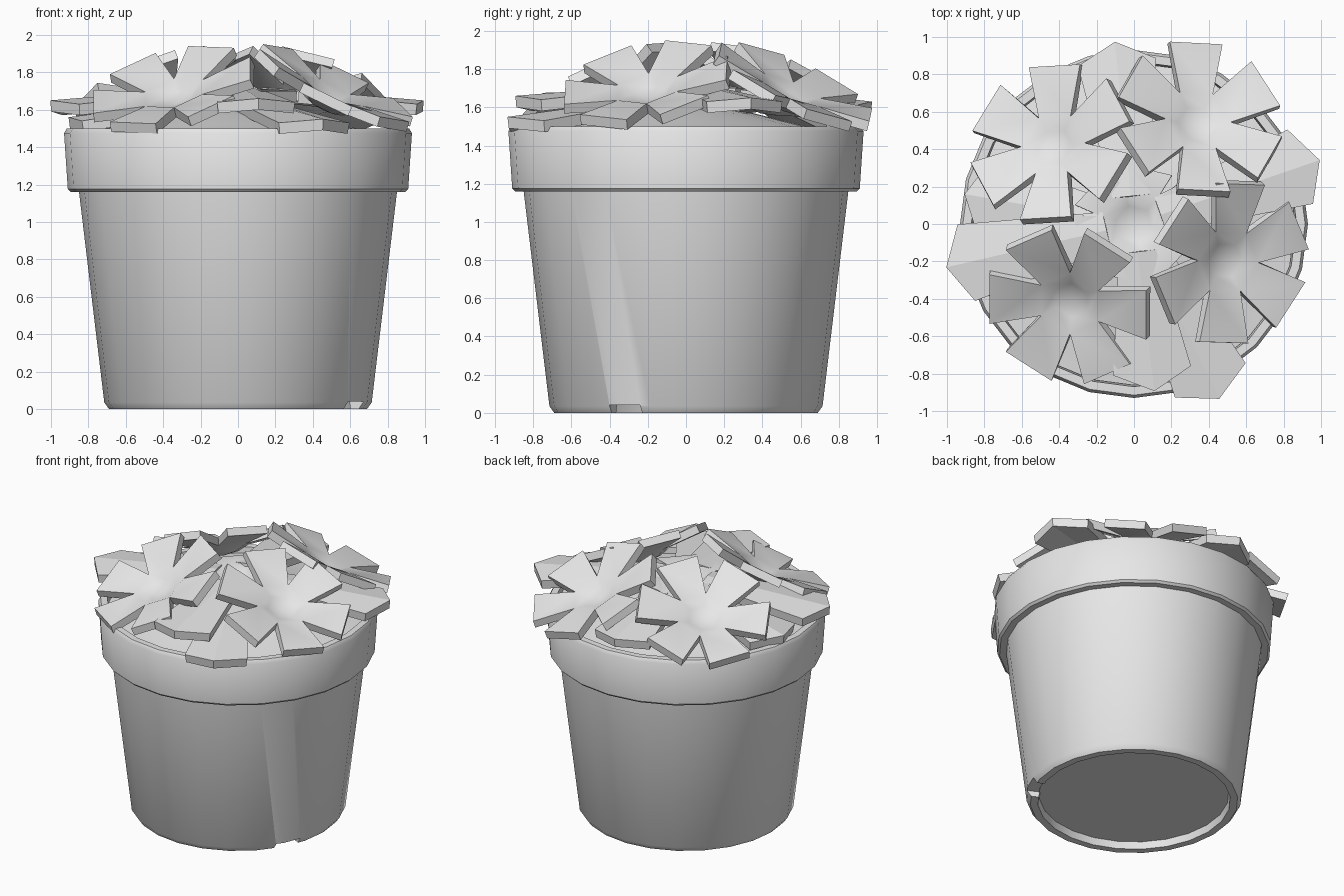
import bpy, bmesh, math
from mathutils import Matrix, Vector

cube = bpy.data.objects.get("Cube")
if cube:
    bpy.data.objects.remove(cube, do_unlink=True)

grey = bpy.data.materials.new("light_grey")
grey.use_nodes = True
grey.diffuse_color = (0.8, 0.8, 0.8, 1)
grey.node_tree.nodes["Principled BSDF"].inputs["Base Color"].default_value = (0.8, 0.8, 0.8, 1)


def add_object(name, bm):
    mesh = bpy.data.meshes.new(name)
    bm.to_mesh(mesh)
    bm.free()
    obj = bpy.data.objects.new(name, mesh)
    mesh.materials.append(grey)
    bpy.context.collection.objects.link(obj)
    return obj


def finish(obj, angle=35):
    """Apply the modifiers and smooth the soft edges."""
    bpy.ops.object.select_all(action='DESELECT')
    obj.select_set(True)
    bpy.context.view_layer.objects.active = obj
    for mod in list(obj.modifiers):
        bpy.ops.object.modifier_apply(modifier=mod.name)
    bpy.ops.object.shade_smooth_by_angle(angle=math.radians(angle))


def thicken(obj, depth):
    mod = obj.modifiers.new("thickness", 'SOLIDIFY')
    mod.thickness = depth
    mod.offset = -1


def lathe(name, profile, steps=24):
    bm = bmesh.new()
    verts = [bm.verts.new((r, 0, z)) for r, z in profile]
    edges = [bm.edges.new(pair) for pair in zip(verts, verts[1:])]
    bmesh.ops.spin(bm, geom=verts + edges, cent=(0, 0, 0), axis=(0, 0, 1),
                   angle=math.tau, steps=steps)
    bmesh.ops.remove_doubles(bm, verts=bm.verts, dist=0.0005)
    bmesh.ops.recalc_face_normals(bm, faces=bm.faces)
    return add_object(name, bm)


def polar(r, degrees, z=0):
    a = math.radians(degrees)
    return Vector((r * math.cos(a), r * math.sin(a), z))


# Pot: hollow foot, tapered wall, raised rim
pot = lathe("pot", [
    (0, 0.05), (0.63, 0.05), (0.64, 0), (0.69, 0), (0.715, 0.035),
    (0.85, 1.16), (0.895, 1.16), (0.91, 1.175), (0.93, 1.475),
    (0.915, 1.5), (0.87, 1.5), (0.86, 1.42), (0, 1.42)])

# Drain notch in the foot
bm = bmesh.new()
bmesh.ops.create_cube(bm, size=1, matrix=Matrix.Translation(polar(0.67, -27))
                      @ Matrix.Rotation(math.radians(-27), 4, 'Z')
                      @ Matrix.Diagonal((0.2, 0.18, 0.08, 1)))
cutter = add_object("notch_cutter", bm)
cutter.hide_render = True
cut = pot.modifiers.new("notch", 'BOOLEAN')
cut.operation = 'DIFFERENCE'
cut.object = cutter
finish(pot)
bpy.data.objects.remove(cutter, do_unlink=True)

# Soil mound
soil = lathe("soil", [(0.862, 1.46), (0.72, 1.48), (0.55, 1.52),
                      (0.35, 1.57), (0.15, 1.6), (0, 1.61)])
finish(soil)


def flower(name, centre, lean, phase, petal_r=0.43, half_width=0.145, rise=0.06):
    """Six flared petals around a shallow smooth bowl, leaning outward."""
    bm = bmesh.new()
    middle = bm.verts.new((0, 0, -0.05))
    rings = [[bm.verts.new(polar(r, phase + 60 * i - 30, z)) for i in range(6)]
             for r, z in ((0.1, -0.03), (0.18, 0.01))]
    for i in range(6):
        j = (i + 1) % 6
        inner, outer = rings
        bm.faces.new((middle, inner[i], inner[j]))
        bm.faces.new((inner[i], outer[i], outer[j], inner[j]))
        along = polar(1, phase + 60 * i)
        side = Vector((-along.y, along.x, 0))
        tips = [bm.verts.new(along * petal_r + side * s * half_width
                             + Vector((0, 0, rise))) for s in (-1, 1)]
        bm.faces.new((outer[i], tips[0], tips[1], outer[j]))
    normal = Vector((lean[0], lean[1], 1))
    turn = Vector((0, 0, 1)).rotation_difference(normal).to_matrix().to_4x4()
    bm.transform(Matrix.Translation(centre) @ turn)
    obj = add_object(name, bm)
    thicken(obj, 0.055)
    finish(obj)


flower("flower_back_right", (-0.43, 0.42, 1.68), (-0.37, 0.36), 90)
flower("flower_back_left", (0.34, 0.55, 1.68), (0.27, 0.45), 90)
flower("flower_front_right", (-0.34, -0.42, 1.68), (-0.26, -0.47), 57)
flower("flower_front_left", (0.5, -0.2, 1.69), (0.48, -0.2), 86)
flower("flower_middle", (0, 0, 1.7), (0, 0), 17, 0.3, 0.14, 0)


def leaf(name, angle, length, root_z, tip_z):
    """Broad leaf folded along its midrib, ending in a blunt point."""
    bm = bmesh.new()
    shoulder = length - 0.11
    root = bm.verts.new((0.15, 0, root_z + 0.01))
    tip = bm.verts.new((length, 0, tip_z))
    for s in (-1, 1):
        loop = [root, bm.verts.new((0.15, s * 0.1, root_z)),
                bm.verts.new((shoulder, s * 0.21, tip_z - 0.02)), tip]
        bm.faces.new(loop if s < 0 else loop[::-1])
    bm.transform(Matrix.Rotation(math.radians(angle), 4, 'Z'))
    obj = add_object(name, bm)
    thicken(obj, 0.06)
    finish(obj, 5)


leaf("leaf_left", 19, 1.05, 1.71, 1.65)
leaf("leaf_back", 96, 0.98, 1.71, 1.63)
leaf("leaf_right", 193, 1.03, 1.71, 1.65)
leaf("leaf_front", 277, 0.9, 1.71, 1.66)
leaf("lower_leaf_front", 296, 1.04, 1.65, 1.55)
leaf("lower_leaf_right", 170, 0.92, 1.65, 1.56)
